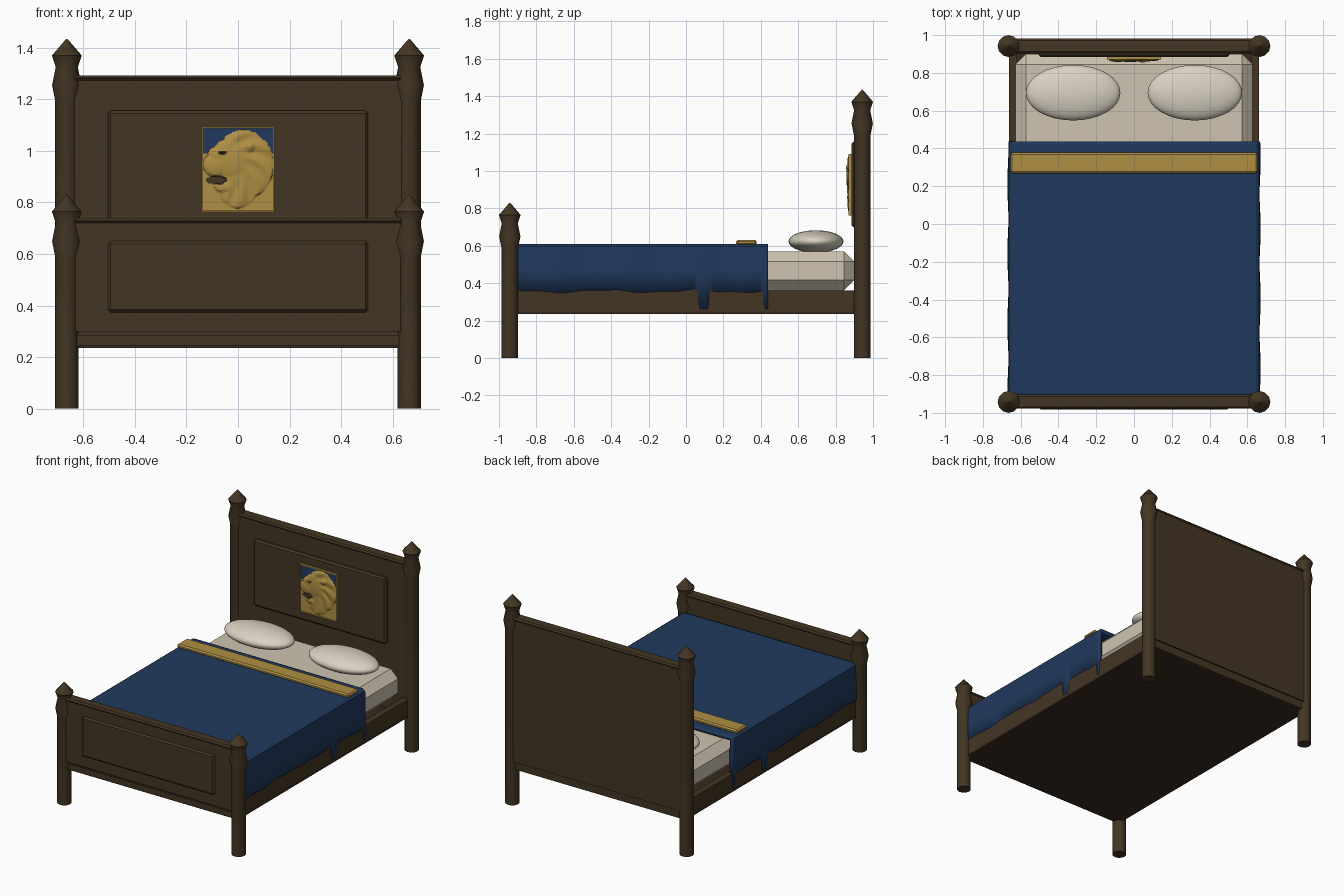
import bpy, bmesh, math

if "Cube" in bpy.data.objects:
    bpy.data.objects.remove(bpy.data.objects["Cube"])


def material(name, rgb):
    m = bpy.data.materials.new(name)
    m.diffuse_color = (*rgb, 1)
    m.use_nodes = True
    m.node_tree.nodes["Principled BSDF"].inputs["Base Color"].default_value = m.diffuse_color
    return m


WOOD = material("dark_wood", (0.056, 0.036, 0.017))
BASE = material("base_wood", (0.040, 0.023, 0.014))
BLUE = material("blue_cloth", (0.0150, 0.042, 0.112))
GOLD = material("gold", (0.43, 0.275, 0.056))
SHEET = material("cream_sheet", (0.62, 0.55, 0.44))
PILLOW = material("pale_linen", (0.70, 0.645, 0.54))


def finish(bm, name, *mats, smooth=None):
    me = bpy.data.meshes.new(name)
    bm.to_mesh(me)
    bm.free()
    ob = bpy.data.objects.new(name, me)
    bpy.context.collection.objects.link(ob)
    for m in mats:
        me.materials.append(m)
    if smooth:
        bpy.ops.object.select_all(action='DESELECT')
        ob.select_set(True)
        bpy.context.view_layer.objects.active = ob
        bpy.ops.object.shade_smooth_by_angle(angle=math.radians(smooth))
    return ob


def box(name, xs, ys, zs, mat, bevel=0):
    bm = bmesh.new()
    bmesh.ops.create_cube(bm, size=1)
    for v in bm.verts:
        for i, (lo, hi) in enumerate((xs, ys, zs)):
            v.co[i] = lo if v.co[i] < 0 else hi
    if bevel:
        bmesh.ops.bevel(bm, geom=bm.edges[:], offset=bevel, segments=1,
                        affect='EDGES', profile=0.5)
    return finish(bm, name, mat)


def post(name, x, y, top):
    # Turned post: straight shaft, waisted neck and pointed finial
    profile = [(0.045, 0), (0.045, top - 0.24), (0.057, top - 0.18),
               (0.043, top - 0.11), (0.058, top - 0.065), (0.002, top)]
    n = 12
    bm = bmesh.new()
    rings = [[bm.verts.new((x + r * math.cos(2 * math.pi * k / n),
                            y + r * math.sin(2 * math.pi * k / n), z))
              for k in range(n)] for r, z in profile]
    for a, b in zip(rings, rings[1:]):
        for k in range(n):
            bm.faces.new((a[k], a[(k + 1) % n], b[(k + 1) % n], b[k]))
    bm.faces.new(rings[0][::-1])
    bm.faces.new(rings[-1])
    finish(bm, name, WOOD, smooth=31)


for side, s in (("left", -1), ("right", 1)):
    post("foot_post_" + side, s * 0.664, -0.942, 0.83)
    post("head_post_" + side, s * 0.664, 0.942, 1.435)
    box("side_rail_" + side, sorted((s * 0.62, s * 0.663)), (-0.93, 0.93), (0.25, 0.36), WOOD)

# Headboard and footboard with top caps and raised panels
box("headboard", (-0.64, 0.64), (0.91, 0.975), (0.30, 1.275), WOOD)
box("headboard_cap", (-0.64, 0.64), (0.903, 0.981), (1.272, 1.293), WOOD, 0.009)
box("headboard_panel", (-0.505, 0.505), (0.885, 0.92), (0.70, 1.157), WOOD, 0.011)
box("head_lower_rail", (-0.64, 0.64), (0.915, 0.965), (0.245, 0.302), WOOD)
box("footboard", (-0.64, 0.64), (-0.97, -0.91), (0.30, 0.722), WOOD)
box("footboard_cap", (-0.64, 0.64), (-0.977, -0.903), (0.719, 0.74), WOOD, 0.009)
box("footboard_panel", (-0.505, 0.505), (-0.983, -0.95), (0.374, 0.65), WOOD, 0.011)
box("foot_lower_rail", (-0.64, 0.64), (-0.96, -0.915), (0.245, 0.285), WOOD)
box("foot_rail_groove", (-0.64, 0.64), (-0.95, -0.92), (0.28, 0.302), WOOD)
box("bed_base", (-0.663, 0.663), (-0.945, 0.945), (0.236, 0.252), BASE)

# Mattress with chamfered edges
box("mattress", (-0.628, 0.628), (-0.9, 0.9), (0.362, 0.57), SHEET, 0.055)

# Pillows
for side, s in (("left", -1), ("right", 1)):
    bm = bmesh.new()
    bmesh.ops.create_uvsphere(bm, u_segments=32, v_segments=18, radius=1)
    for v in bm.verts:
        v.co = (s * 0.322 + v.co.x * 0.25, 0.695 + v.co.y * 0.147, 0.623 + v.co.z * 0.06)
    finish(bm, "pillow_" + side, PILLOW, smooth=60)


# Draped blanket with an uneven hem
def hem(y, s):
    z = 0.357 + 0.006 * math.sin(13 * y + s) + 0.003 * math.sin(31 * y)
    for centre, width in ((0.10, 0.028), (0.43, 0.014)):
        if abs(y - centre) < width:
            z = 0.262
    return z


bm = bmesh.new()
rows, count = [], 96
for i in range(count + 1):
    y = -0.905 + 1.343 * i / count
    row = []
    half = [(0.668, None), (0.667, 0.47), (0.663, 0.597), (0.645, 0.609)]
    for s, pts in ((-1, half), (1, half[::-1])):
        for x, z in pts:
            wave = 0.003 * math.sin(17 * y + 2 * s) * (z is None or z < 0.5)
            row.append(bm.verts.new((s * (x + wave), y, hem(y, s) if z is None else z)))
    rows.append(row)
for a, b in zip(rows, rows[1:]):
    for j in range(len(a) - 1):
        bm.faces.new((a[j], a[j + 1], b[j + 1], b[j]))
blanket = finish(bm, "blanket", BLUE, smooth=30)
mod = blanket.modifiers.new("thickness", 'SOLIDIFY')
mod.thickness = 0.025
mod.offset = -1

# Gold band across the blanket
box("blanket_band", (-0.655, 0.655), (0.268, 0.378), (0.604, 0.632), GOLD, 0.009)

# Carved animal head plaque: backing, thin frame and relief
box("plaque_back", (-0.142, 0.142), (0.877, 0.89), (0.763, 1.092), GOLD)
for name, xs, zs in (("left", (-0.142, -0.136), (0.763, 1.092)),
                     ("right", (0.136, 0.142), (0.763, 1.092)),
                     ("top", (-0.142, 0.142), (1.086, 1.092)),
                     ("bottom", (-0.142, 0.142), (0.763, 0.769))):
    box("plaque_frame_" + name, xs, (0.870, 0.88), zs, GOLD)

# Relief domes: centre x, z, radius x, z, height
DOMES = [(0.025, 0.945, 0.112, 0.13, 0.013), (0.0, 0.845, 0.07, 0.065, 0.010),
         (0.02, 1.03, 0.075, 0.05, 0.012), (-0.02, 0.97, 0.08, 0.08, 0.018),
         (-0.085, 0.945, 0.05, 0.045, 0.018), (-0.07, 0.985, 0.045, 0.035, 0.017),
         (-0.055, 0.86, 0.035, 0.022, 0.014), (0.045, 1.015, 0.022, 0.026, 0.019)]


def relief(x, z):
    h = 0
    for cx, cz, rx, rz, top in DOMES:
        d = 1 - ((x - cx) / rx) ** 2 - ((z - cz) / rz) ** 2
        if d > 0:
            h = max(h, top * (0.25 + 0.75 * math.sqrt(d)))
    if h:
        # Wavy locks fan out around the face
        dx, dz = x + 0.04, z - 0.95
        r = math.hypot(dx, dz)
        locks = math.sin(11 * math.atan2(dz, dx) + 60 * r) * min(1, max(0, (r - 0.06) * 20))
        if dx > 0:
            h += 0.003 * locks
    return max(h, 0)


def hollow(x, z):
    mouth = ((x + 0.085) / 0.04) ** 2 + ((z - 0.887) / 0.017) ** 2 < 1
    eye = ((x + 0.06) / 0.013) ** 2 + ((z - 0.992) / 0.005) ** 2 < 1
    return mouth or eye


bm = bmesh.new()
nx, nz = 68, 79
grid = [[None] * (nx + 1) for _ in range(nz + 1)]
for i in range(nz + 1):
    for j in range(nx + 1):
        x, z = -0.136 + 0.272 * j / nx, 0.769 + 0.317 * i / nz
        h = 0 if hollow(x, z) else relief(x, z)
        grid[i][j] = bm.verts.new((x, 0.876 - h, z))
for i in range(nz):
    for j in range(nx):
        f = bm.faces.new((grid[i][j], grid[i][j + 1], grid[i + 1][j + 1], grid[i + 1][j]))
        c = f.calc_center_median()
        if hollow(c.x, c.z):
            f.material_index = 2
        elif c.y > 0.875 and c.z > 0.99:
            f.material_index = 1
finish(bm, "plaque_relief", GOLD, BLUE, WOOD, smooth=50)
